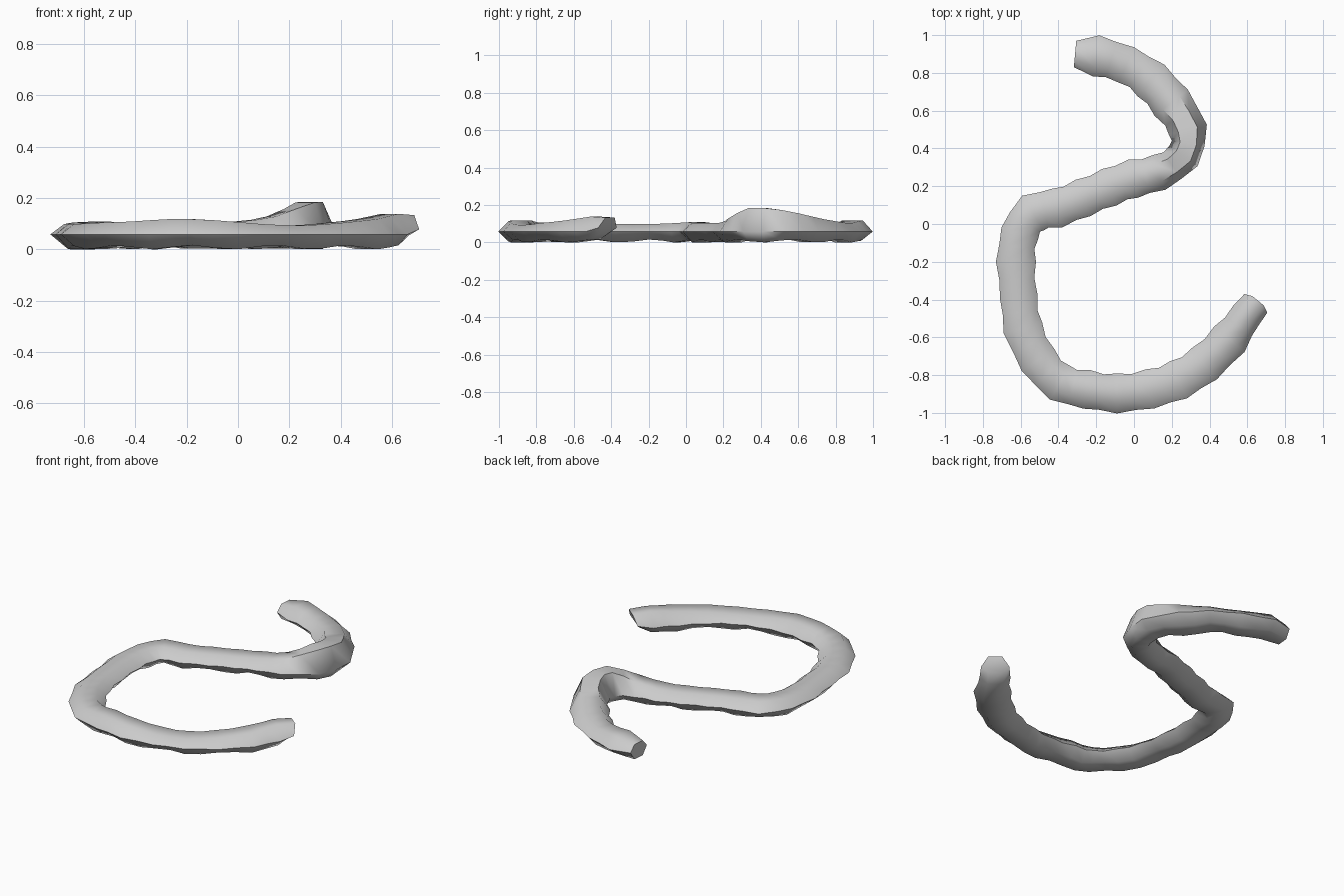
import bpy, bmesh, math
from mathutils import Vector

if "Cube" in bpy.data.objects:
    bpy.data.objects.remove(bpy.data.objects["Cube"])

# Path stations: x, y, half width, top height
PATH = [
    (-.312, .90, .07, .105), (-.20, .89, .11, .125), (-.04, .842, .102, .11),
    (.09, .76, .11, .12), (.197, .642, .112, .145), (.285, .50, .104, .18),
    (.262, .36, .092, .19), (.13, .272, .098, .135), (-.005, .24, .104, .115),
    (-.13, .195, .104, .11), (-.27, .138, .104, .11), (-.405, .085, .106, .11),
    (-.535, .058, .108, .115), (-.605, -.05, .102, .11), (-.625, -.20, .106, .105),
    (-.61, -.385, .10, .105), (-.588, -.55, .106, .105), (-.508, -.72, .104, .11),
    (-.392, -.84, .104, .115), (-.25, -.875, .104, .125), (-.09, -.897, .106, .12),
    (.085, -.873, .106, .105), (.235, -.825, .108, .10), (.372, -.74, .106, .11),
    (.505, -.61, .105, .125), (.592, -.485, .085, .145), (.645, -.42, .078, .14),
]
SIDES = 6

# Insert narrower rings between the stations to give the scalloped outline
pts = [Vector(p) for p in PATH]
rings = [pts[0]]
for i in range(len(pts) - 1):
    a, b = pts[i], pts[i + 1]
    p = pts[max(i - 1, 0)]
    q = pts[min(i + 2, len(pts) - 1)]
    mid = (a + b) * .5625 - (p + q) * .0625
    mid.z *= .90          # third component is the half width
    if 0 < i < len(pts) - 2:
        rings.append(mid)
    rings.append(b)

# Flattened hexagonal tube
bm = bmesh.new()
loops = []
n = len(rings)
for i, r in enumerate(rings):
    t = rings[min(i + 1, n - 1)] - rings[max(i - 1, 0)]
    t = Vector((t[0], t[1])).normalized()
    side = Vector((-t.y, t.x))
    x, y, w, top = r
    low = .015 + .008 * math.sin(i * 1.7)
    if i == n - 1:
        low = .06
    loop = []
    for k in range(SIDES):
        ang = math.tau * k / SIDES
        c, s = math.cos(ang), math.sin(ang) / math.sin(math.pi / 3)
        z = .065 + (s * (top - .065) if s > 0 else s * (.065 - low))
        if i == n - 1 and abs(s) < .1:
            z = .085
        # the raised end leans outward at the top
        lean = t * (.018 * s if i == n - 1 else 0)
        loop.append(bm.verts.new((x + side.x * w * c + lean.x,
                                  y + side.y * w * c + lean.y, z)))
    loops.append(loop)
for a, b in zip(loops, loops[1:]):
    for k in range(SIDES):
        j = (k + 1) % SIDES
        bm.faces.new((a[k], a[j], b[j], b[k]))

# End caps
bm.faces.new(loops[0])
bm.faces.new(loops[-1])
bmesh.ops.recalc_face_normals(bm, faces=bm.faces)
low = min(v.co.z for v in bm.verts)
bmesh.ops.translate(bm, verts=bm.verts, vec=(0, 0, -low))

mesh = bpy.data.meshes.new("curved_body")
bm.to_mesh(mesh)
bm.free()
body = bpy.data.objects.new("curved_body", mesh)
bpy.context.collection.objects.link(body)
bpy.context.view_layer.objects.active = body
body.select_set(True)
bpy.ops.object.shade_smooth_by_angle(angle=math.radians(60))
